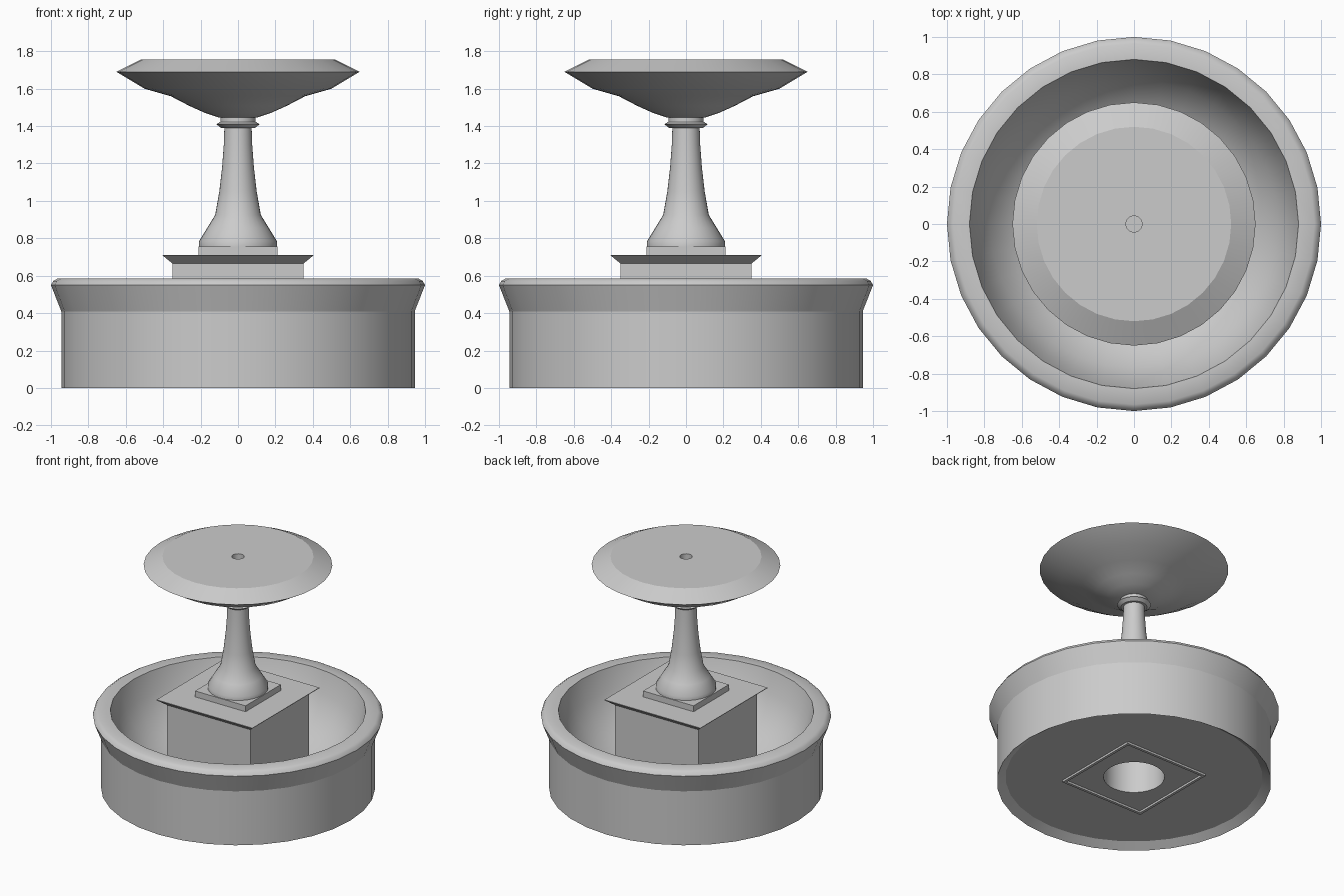
import bpy, bmesh, math

if "Cube" in bpy.data.objects:
    bpy.data.objects.remove(bpy.data.objects["Cube"])

stone = bpy.data.materials.new("pale_stone")
stone.diffuse_color = (0.6, 0.6, 0.6, 1)
stone.use_nodes = True
stone.node_tree.nodes["Principled BSDF"].inputs["Base Color"].default_value = stone.diffuse_color


def lathe(name, profile, sides=32, angle=30, close=False):
    """Spin (radius, z) points about z; with 4 sides the radius is the half width."""
    bm = bmesh.new()
    turn, scale = (math.pi / 4, math.sqrt(2)) if sides == 4 else (0, 1)
    rings = []
    for r, z in profile:
        if r == 0:
            rings.append([bm.verts.new((0, 0, z))] * sides)
            continue
        ring = []
        for i in range(sides):
            a = turn + 2 * math.pi * i / sides
            ring.append(bm.verts.new((r * scale * math.cos(a), r * scale * math.sin(a), z)))
        rings.append(ring)
    for lo, hi in zip(rings, rings[1:]):
        for i in range(sides):
            j = (i + 1) % sides
            loop = list(dict.fromkeys((lo[i], lo[j], hi[j], hi[i])))
            bm.faces.new(loop)
    if close:
        bm.faces.new(rings[0][::-1])
        bm.faces.new(rings[-1])
    mesh = bpy.data.meshes.new(name)
    bm.to_mesh(mesh)
    bm.free()
    ob = bpy.data.objects.new(name, mesh)
    bpy.context.collection.objects.link(ob)
    mesh.materials.append(stone)
    bpy.ops.object.select_all(action='DESELECT')
    ob.select_set(True)
    bpy.context.view_layer.objects.active = ob
    bpy.ops.object.shade_smooth_by_angle(angle=math.radians(angle))
    return ob


# Basin outside: underside, foot lip, wall and flare
lathe("basin_wall", [
    (0.30, 0.04), (0.885, 0.04), (0.945, 0), (0.945, 0.41), (1.0, 0.55)], angle=20)

# Basin rim and rounded inside
lathe("basin_bowl", [
    (1.0, 0.55), (0.987, 0.572), (0.965, 0.585), (0.88, 0.585), (0.84, 0.43),
    (0.77, 0.30), (0.67, 0.19), (0.54, 0.11), (0.42, 0.07), (0.30, 0.055)], angle=40)

# Square pedestal with flared cap and a shallow recess underneath
pedestal = lathe("pedestal", [
    (0.33, 0.04), (0.33, 0.025), (0.35, 0.025), (0.35, 0.665),
    (0.403, 0.708), (0.403, 0.712)], sides=4, close=True)

# Pipe hole in the pedestal's underside
cutter = lathe("pipe_hole_cutter", [(0.21, -0.1), (0.21, 0.6)], close=True)
cutter.hide_render = True
cutter.hide_viewport = True
cut = pedestal.modifiers.new("pipe_hole", 'BOOLEAN')
cut.object = cutter
cut.operation = 'DIFFERENCE'

# Square plinth under the column
lathe("plinth", [(0.212, 0.71), (0.212, 0.757)], sides=4, close=True)

# Turned column with a collar at the neck
lathe("column", [
    (0.208, 0.755), (0.208, 0.785), (0.165, 0.855), (0.122, 0.925),
    (0.10, 1.05), (0.085, 1.18), (0.076, 1.30), (0.073, 1.39)], angle=35)
lathe("collar", [
    (0.073, 1.39), (0.09, 1.39), (0.116, 1.41), (0.094, 1.423), (0.094, 1.445)])

# Upper bowl: curved underside, sloped rim, flat top with a small spout hole
lathe("upper_bowl", [
    (0.0, 1.445), (0.10, 1.445), (0.18, 1.472), (0.26, 1.508), (0.36, 1.56),
    (0.50, 1.60), (0.65, 1.69), (0.52, 1.755), (0.043, 1.755),
    (0.043, 1.70), (0, 1.70)], angle=22)
